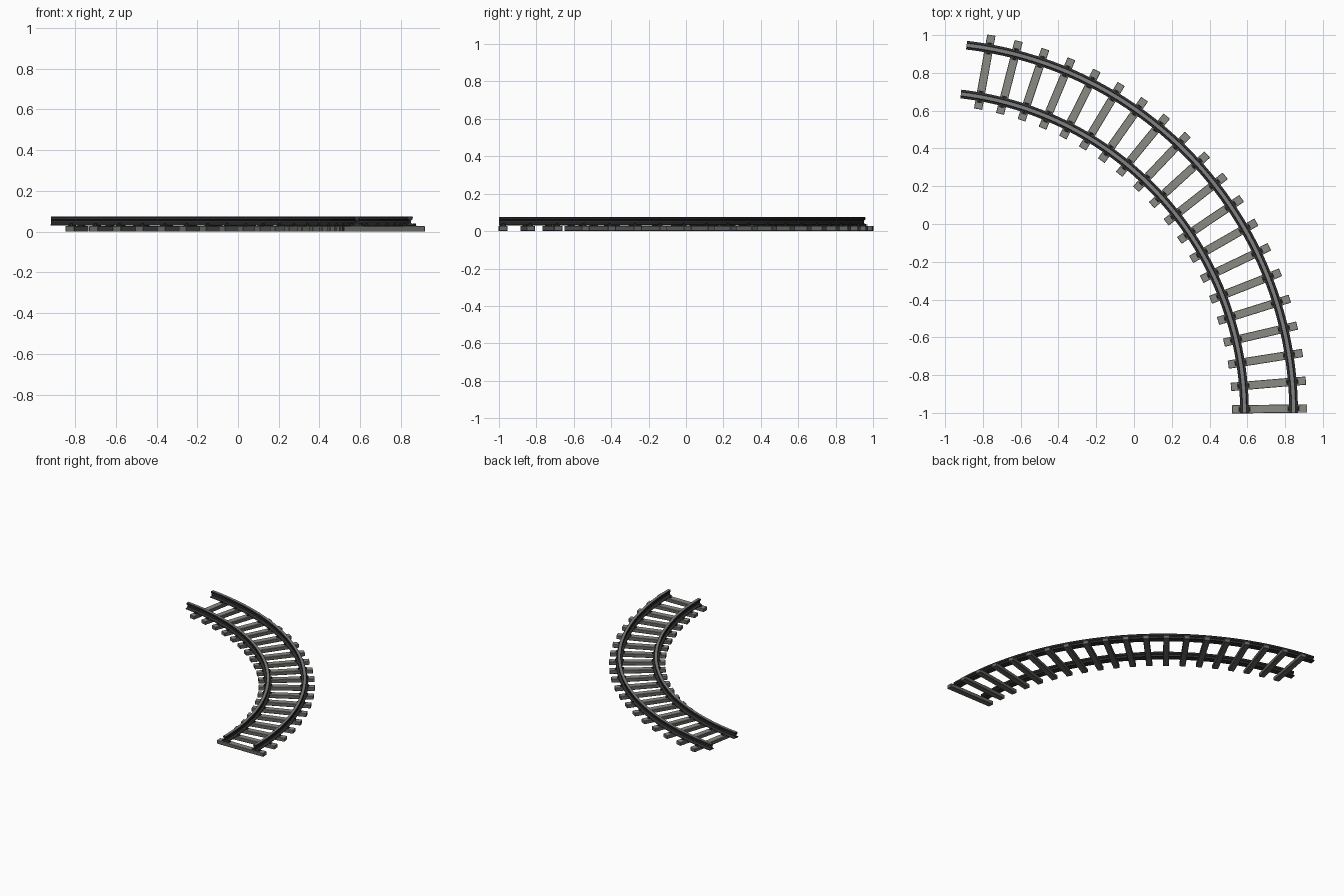
import bpy, bmesh, math
from mathutils import Matrix, Vector

if "Cube" in bpy.data.objects:
    bpy.data.objects.remove(bpy.data.objects["Cube"])

CX, CY = -1.115, -1.0            # centre of the bend
STEP = math.radians(4.165)       # angle between sleepers
COUNT = 20
R_IN, R_OUT = 1.70, 1.96         # rail radii


def material(name, rgb):
    m = bpy.data.materials.new(name)
    m.diffuse_color = (*rgb, 1)
    m.use_nodes = True
    m.node_tree.nodes["Principled BSDF"].inputs["Base Color"].default_value = m.diffuse_color
    return m


SLEEPER = material("sleeper grey", (0.26, 0.26, 0.235))
SLEEPER_SIDE = material("sleeper side grey", (0.13, 0.13, 0.12))
RAIL = material("rail dark steel", (0.03, 0.03, 0.033))
WORN = material("worn rail top", (0.22, 0.22, 0.22))
FIXING = material("fixing dark iron", (0.03, 0.03, 0.028))


def finish(bm, name, *mats):
    bmesh.ops.recalc_face_normals(bm, faces=bm.faces[:])
    me = bpy.data.meshes.new(name)
    bm.to_mesh(me)
    bm.free()
    for m in mats:
        me.materials.append(m)
    ob = bpy.data.objects.new(name, me)
    bpy.context.collection.objects.link(ob)
    return ob


def frame(angle):
    """Local x points outward along the radius, y along the track."""
    return Matrix.Translation((CX, CY, 0)) @ Matrix.Rotation(angle, 4, 'Z')


def add_box(bm, mat, x0, x1, half_y, z0, z1):
    c = Matrix.Translation(((x0 + x1) / 2, 0, (z0 + z1) / 2))
    s = Matrix.Diagonal((x1 - x0, 2 * half_y, z1 - z0, 1))
    bmesh.ops.create_cube(bm, size=1, matrix=mat @ c @ s)


# I-shaped rail swept round the bend (half profile, mirrored)
half = [(0.023, 0.030), (0.023, 0.034), (0.009, 0.039), (0.005, 0.043),
        (0.005, 0.056), (0.012, 0.061), (0.013, 0.071), (0.010, 0.076)]
profile = half + [(-x, z) for x, z in reversed(half)]


def rail(name, radius, segments=80):
    bm = bmesh.new()
    rings = []
    for i in range(segments + 1):
        f = frame(STEP * COUNT * i / segments)
        rings.append([bm.verts.new(f @ Vector((radius + x, 0, z))) for x, z in profile])
    n = len(profile)
    for a, b in zip(rings, rings[1:]):
        for k in range(n):
            face = bm.faces.new((a[k], a[(k + 1) % n], b[(k + 1) % n], b[k]))
            # the running surface is worn bright
            face.material_index = int(min(v.co.z for v in face.verts) > 0.075)
    bm.faces.new(rings[0])
    bm.faces.new(rings[-1])
    ob = finish(bm, name, RAIL, WORN)
    bpy.context.view_layer.objects.active = ob
    ob.select_set(True)
    bpy.ops.object.shade_smooth_by_angle(angle=math.radians(20))
    ob.select_set(False)


rail("inner_rail", R_IN)
rail("outer_rail", R_OUT)

# Sleepers, rail plates and bolts
ties, plates = bmesh.new(), bmesh.new()
for i in range(COUNT):
    f = frame(math.radians(0.66) + STEP * i)
    add_box(ties, f, 1.634, 2.032, 0.022, 0.0, 0.028)
    for r in (R_IN, R_OUT):
        add_box(plates, f, r - 0.032, r + 0.032, 0.014, 0.027, 0.0315)
        for side in (-1, 1):
            bmesh.ops.create_cone(
                plates, cap_ends=True, segments=6, radius1=0.007, radius2=0.006, depth=0.012,
                matrix=f @ Matrix.Translation((r + side * 0.024, 0, 0.034)))
for face in ties.faces:                       # weathered tops, darker sides
    face.material_index = int(min(v.co.z for v in face.verts) < 0.02)
sleepers = finish(ties, "sleepers", SLEEPER, SLEEPER_SIDE)
bev = sleepers.modifiers.new("edge_bevel", 'BEVEL')
bev.width = 0.002
bev.segments = 1
finish(plates, "rail_fixings", FIXING)
